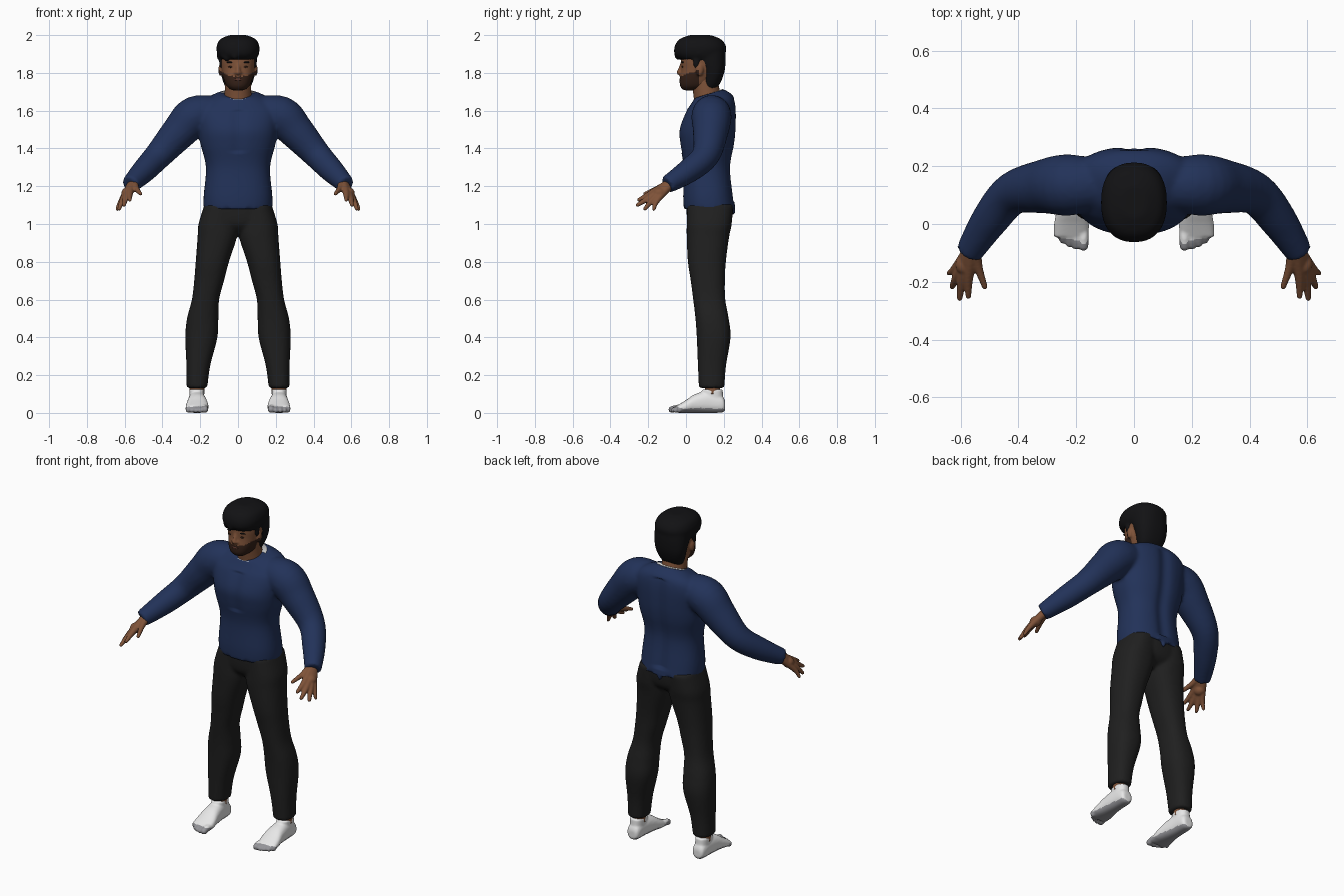
import bpy, bmesh, math, random
from mathutils import Vector, Matrix

cube = bpy.data.objects.get("Cube")
if cube:
    bpy.data.objects.remove(cube, do_unlink=True)
random.seed(4)


def material(name, r, g, b):
    m = bpy.data.materials.new(name)
    m.use_nodes = True
    m.diffuse_color = (r, g, b, 1)
    node = next(n for n in m.node_tree.nodes if n.type == 'BSDF_PRINCIPLED')
    node.inputs["Base Color"].default_value = (r, g, b, 1)
    node.inputs["Roughness"].default_value = 0.8
    return m


NAVY = material("navy_knit", 0.016, 0.032, 0.1)
BLACK = material("black_trouser", 0.014, 0.014, 0.014)
HAIR = material("black_hair", 0.006, 0.006, 0.007)
SKIN = material("brown_skin", 0.21, 0.085, 0.04)
BEARD = material("dark_beard", 0.035, 0.015, 0.009)
WHITE = material("white_cotton", 0.8, 0.8, 0.8)
GREY = material("grey_sole", 0.3, 0.3, 0.32)
LIP = material("lip", 0.11, 0.04, 0.028)


def spline(keys, n=5):
    """Smooth interpolation through key tuples of any length."""
    k = [Vector(v) for v in keys]
    k = [k[0]] + k + [k[-1]]
    out = []
    for a, b, c, d in zip(k, k[1:], k[2:], k[3:]):
        for j in range(n):
            t = j / n
            out.append(0.5 * (2 * b + (c - a) * t + (2 * a - 5 * b + 4 * c - d) * t ** 2
                              + (3 * b - a - 3 * c + d) * t ** 3))
    return out + [k[-1]]


def skin_rings(bm, rings):
    """Bridge rings of points and cap both ends."""
    rows = [[bm.verts.new(p) for p in ring] for ring in rings]
    n = len(rows[0])
    for lo, hi in zip(rows, rows[1:]):
        for i in range(n):
            j = (i + 1) % n
            bm.faces.new((lo[i], lo[j], hi[j], hi[i]))
    bm.faces.new(rows[0][::-1])
    bm.faces.new(rows[-1])


def loft(bm, keys, side=1, along_y=False, count=40):
    """Keys: position, x min, x max, then min and max of the other axis, optional tilt."""
    rings = []
    for k in spline(keys):
        tilt = k[5] if len(k) > 5 else 0
        ring = []
        for i in range(count):
            a = math.tau * i / count
            c, s = (math.copysign(abs(f) ** 0.85, f) for f in (math.cos(a), math.sin(a)))
            x = side * ((k[1] + k[2]) / 2 + c * (k[2] - k[1]) / 2)
            h = s * (k[4] - k[3]) / 2
            w = (k[3] + k[4]) / 2 + h
            ring.append((x, k[0], w) if along_y else (x, w, k[0] + tilt * h))
        rings.append(ring)
    skin_rings(bm, rings)


def ball(bm, center, size):
    m = Matrix.Translation(center) @ Matrix.Diagonal((*size, 1))
    bmesh.ops.create_icosphere(bm, subdivisions=3, radius=1, matrix=m)


def tube(bm, keys, side=1, round_tip=True, count=24):
    """Round limb through (x, y, z, radius) keys."""
    pts = spline([(side * x, y, z, r) for x, y, z, r in keys])
    ref = Vector((side * 0.3, 0.5, 0.8))
    rings = []
    for i, p in enumerate(pts):
        t = (pts[min(i + 1, len(pts) - 1)] - pts[max(i - 1, 0)]).to_3d().normalized()
        u = t.cross(ref).normalized()
        v = t.cross(u)
        rings.append([p.to_3d() + p[3] * (u * math.cos(a) + v * math.sin(a))
                      for a in (math.tau * j / count for j in range(count))])
    skin_rings(bm, rings)
    if round_tip:
        ball(bm, pts[-1].to_3d(), [pts[-1][3]] * 3)


def finish(bm, name, mats, voxel=0, smooth=4):
    """Make the object; with a voxel size, fuse its pieces into one smooth skin."""
    bmesh.ops.recalc_face_normals(bm, faces=bm.faces)
    me = bpy.data.meshes.new(name)
    bm.to_mesh(me)
    bm.free()
    ob = bpy.data.objects.new(name, me)
    bpy.context.collection.objects.link(ob)
    if voxel:
        re = ob.modifiers.new("fuse", 'REMESH')
        re.mode = 'VOXEL'
        re.voxel_size = voxel
        sm = ob.modifiers.new("soften", 'SMOOTH')
        sm.factor, sm.iterations = 0.5, smooth
        dg = bpy.context.evaluated_depsgraph_get()
        ob.data = bpy.data.meshes.new_from_object(ob.evaluated_get(dg))
        ob.modifiers.clear()
        ob.data.name = name
    ob.data.materials.clear()
    for m in mats:
        ob.data.materials.append(m)
    for p in ob.data.polygons:
        p.use_smooth = True
        p.material_index = 0
    return ob


# Sweater: torso and sleeves fused
bm = bmesh.new()
loft(bm, [(z, -w, w, f, b, t) for z, w, f, b, t in (
    (1.08, .182, -.012, .262, 0), (1.15, .182, -.015, .252, 0), (1.3, .17, -.012, .238, 0),
    (1.42, .198, -.032, .258, 0), (1.5, .21, -.037, .266, 0), (1.6, .22, -.005, .266, .1),
    (1.655, .18, .025, .25, .2), (1.69, .105, .045, .2, .3))])
for s in (1, -1):
    tube(bm, [(.1, .135, 1.59, .085), (.225, .135, 1.572, .106), (.31, .13, 1.488, .094),
              (.42, .105, 1.365, .074), (.5, .012, 1.28, .064), (.572, -.1, 1.208, .047)], s, False)
tube(bm, [(0, .225, 1.12, .03), (0, .25, 1.06, .014)])
shirt = finish(bm, "sweater", [NAVY], 0.01, 5)
for v in shirt.data.vertices:      # spine groove and chest line
    near = math.exp(-(v.co.x / 0.035) ** 2)
    if v.co.y > 0.17 and 1.12 < v.co.z < 1.66:
        v.co.y -= 0.014 * near
    elif v.co.y < 0.03 and 1.38 < v.co.z < 1.6:
        v.co.y += 0.008 * near

# Trousers: hips and two legs fused
bm = bmesh.new()
loft(bm, [(.95, -.06, .06, .06, .17), (1, -.17, .17, .012, .235), (1.1, -.177, .177, .002, .25),
          (1.14, -.16, .16, .01, .23)])
for s in (1, -1):
    loft(bm, [(.132, .163, .272, .068, .203), (.25, .147, .273, .063, .212),
              (.4, .109, .279, .057, .236), (.5, .104, .27, .05, .226), (.6, .1, .244, .038, .208),
              (.7, .074, .232, .025, .206), (.8, .048, .224, .01, .211), (.93, .006, .214, .004, .228),
              (1, .004, .209, .004, .242), (1.1, .01, .178, .008, .25)], s)
finish(bm, "trousers", [BLACK], 0.01, 4)

# Hands, ankles and socked feet
wrist = (.553, -.07, 1.225, .026)
fingers = (((.572, -.175, 1.167, .018), (.573, -.25, 1.128, .01)),
           ((.591, -.178, 1.15, .018), (.603, -.257, 1.1, .01)),
           ((.607, -.17, 1.135, .017), (.629, -.217, 1.08, .01)),
           ((.617, -.152, 1.125, .015), (.64, -.17, 1.078, .009)),
           ((.54, -.145, 1.19, .016), (.516, -.217, 1.16, .01)))
toes = ((.175, -.075, .018), (.201, -.076, .013), (.224, -.068, .013),
        (.246, -.055, .013), (.265, -.036, .012))
for s, label in ((1, "left"), (-1, "right")):
    bm = bmesh.new()
    for knuckle, tip in fingers:
        tube(bm, [wrist, knuckle, tip], s)
    ball(bm, (s * .588, -.14, 1.163), (.03, .036, .03))
    finish(bm, label + "_hand", [SKIN], 0.005, 3)

    bm = bmesh.new()
    tube(bm, [(.218, .14, .1, .04), (.218, .14, .18, .04)], s, False)
    finish(bm, label + "_ankle", [SKIN])

    bm = bmesh.new()
    loft(bm, [(.207, .195, .242, .015, .06), (.19, .18, .256, .002, .09), (.12, .174, .262, 0, .115),
              (.05, .164, .268, 0, .1), (0, .156, .276, 0, .068), (-.045, .158, .278, 0, .04)], s, True)
    loft(bm, [(.03, .18, .256, .08, .2), (.125, .178, .258, .085, .194)], s)
    for x, y, r in toes:
        tube(bm, [(x, 0, .026, r), (x, y * .6, .026, r), (x, y, r, r)], s)
    foot = finish(bm, label + "_foot", [WHITE, GREY], 0.006, 3)
    for p in foot.data.polygons:
        c = p.center
        p.material_index = int(p.normal.z < -.4 or c.z < max(.006, .018 - .3 * c.y))

# Neck and undershirt collar
bm = bmesh.new()
tube(bm, [(0, .125, 1.6, .078), (0, .11, 1.69, .071), (0, .09, 1.8, .068)], 1, False)
finish(bm, "neck", [SKIN])
bm = bmesh.new()
loft(bm, [(1.66, -.098, .098, .04, .2, .35), (1.688, -.092, .092, .042, .195, .35)])
finish(bm, "undershirt_collar", [WHITE])

# Head with nose and ears; beard coloured by height
bm = bmesh.new()
loft(bm, [(z, -w, w, f, b) for z, w, f, b in (
    (1.708, .032, -.012, .05), (1.73, .06, -.031, .12), (1.77, .077, -.033, .15),
    (1.82, .088, -.026, .18), (1.87, .093, -.027, .195), (1.93, .09, -.015, .19),
    (1.97, .05, .03, .15))])
tube(bm, [(0, -.02, 1.85, .009), (0, -.031, 1.82, .011), (0, -.036, 1.802, .014)])
for s in (1, -1):
    ball(bm, (s * .093, .072, 1.815), (.011, .02, .032))
    ball(bm, (s * .014, -.028, 1.8), (.009, .012, .009))
head = finish(bm, "head", [SKIN, BEARD], 0.006, 3)
for p in head.data.polygons:
    x, y, z = p.center
    p.material_index = int(y < .068 and z < 1.782 + .6 * max(0, abs(x) - .045))

# Brows, eyes and lips
for s, label in ((1, "left"), (-1, "right")):
    for part, z, size, mat in (("brow", 1.856, (.024, .006, .005), HAIR),
                               ("eye", 1.832, (.014, .005, .005), BEARD)):
        bm = bmesh.new()
        ball(bm, (s * .038, -.018, z), size)
        finish(bm, label + "_" + part, [mat])
bm = bmesh.new()
ball(bm, (0, -.031, 1.765), (.022, .004, .006))
finish(bm, "lips", [LIP])

# Hair: nape, crown and tousled fringe fused
bm = bmesh.new()
loft(bm, [(z, -w, w, f, b) for z, w, f, b in (
    (1.7, .052, .09, .142), (1.74, .074, .085, .178), (1.8, .092, .085, .202),
    (1.86, .1, .055, .21), (1.92, .105, 0, .21))])
loft(bm, [(z, -w, w, f, b) for z, w, f, b in (
    (1.872, .096, -.035, .2), (1.9, .11, -.06, .208), (1.94, .113, -.06, .212),
    (1.978, .094, -.035, .185), (2.0, .045, .02, .13))])
for i in range(22):
    a = math.radians(-200 + 10 * i)
    ball(bm, (.092 * math.cos(a), .065 + .108 * math.sin(a), random.uniform(1.885, 1.925)),
         (.021, .021, random.uniform(.018, .034)))
for s in (1, -1):
    ball(bm, (s * .088, .055, 1.86), (.012, .018, .04))
finish(bm, "hair", [HAIR], 0.008, 3)
